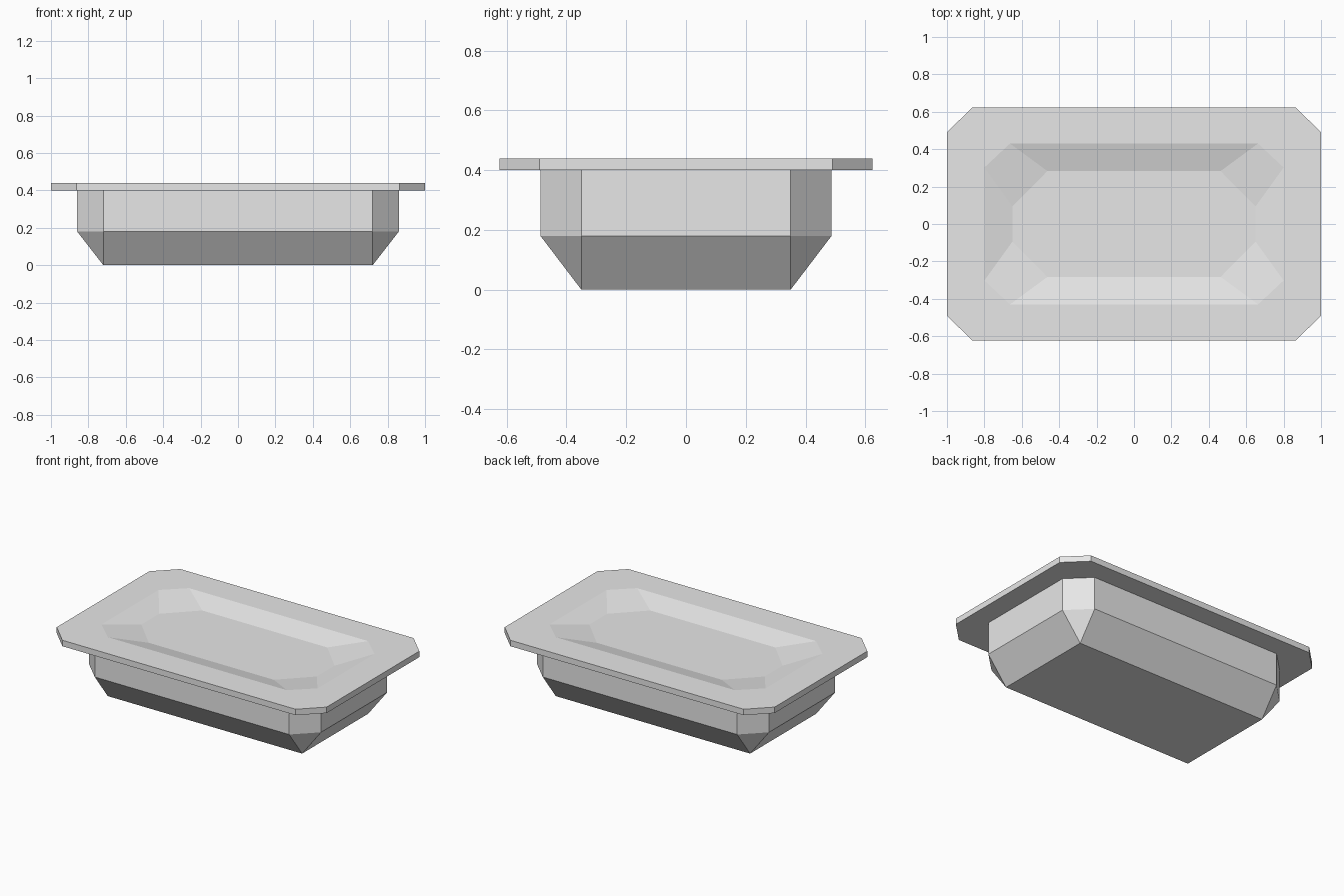
import bpy
import bmesh

if "Cube" in bpy.data.objects:
    bpy.data.objects.remove(bpy.data.objects["Cube"], do_unlink=True)

# Plain light grey used for the whole tray
grey = bpy.data.materials.new("light_grey")
grey.use_nodes = True
colour = (0.8, 0.8, 0.8, 1.0)
grey.diffuse_color = colour
grey.node_tree.nodes["Principled BSDF"].inputs["Base Color"].default_value = colour


def ring(bm, hx, hy, cx, cy, z):
    """Rectangle with cut corners, counter-clockwise; (cx, cy) is where the cuts begin."""
    quarter = [(hx, cy), (cx, hy)]
    points = []
    for sx, sy in ((1, 1), (-1, 1), (-1, -1), (1, -1)):
        corner = quarter if sx * sy > 0 else quarter[::-1]
        points += [(sx * x, sy * y, z) for x, y in corner]
    return [bm.verts.new(p) for p in points]


def loft(name, sections):
    """Skin a stack of rings and cap both ends."""
    bm = bmesh.new()
    rings = [ring(bm, *s) for s in sections]
    for low, high in zip(rings, rings[1:]):
        n = len(low)
        for i in range(n):
            j = (i + 1) % n
            bm.faces.new((low[i], low[j], high[j], high[i]))
    bm.faces.new(rings[0][::-1])
    bm.faces.new(rings[-1])
    # Square corners collapse to single points
    bmesh.ops.remove_doubles(bm, verts=bm.verts, dist=0.0005)
    bmesh.ops.recalc_face_normals(bm, faces=bm.faces)
    mesh = bpy.data.meshes.new(name)
    bm.to_mesh(mesh)
    bm.free()
    mesh.materials.append(grey)
    obj = bpy.data.objects.new(name, mesh)
    bpy.context.collection.objects.link(obj)
    return obj


# half width, half depth, corner cut x, corner cut y, height
loft("tray", [
    (0.72, 0.35, 0.72, 0.35, 0.0),       # square base
    (0.86, 0.487, 0.72, 0.35, 0.18),     # top of sloped underside
    (0.86, 0.487, 0.72, 0.35, 0.40),     # top of upright walls
    (1.0, 0.624, 0.864, 0.49, 0.40),     # rim underside
    (1.0, 0.624, 0.864, 0.49, 0.44),     # rim top
    (0.80, 0.43, 0.663, 0.302, 0.44),    # recess edge
    (0.65, 0.283, 0.463, 0.094, 0.40),   # recess floor
])
